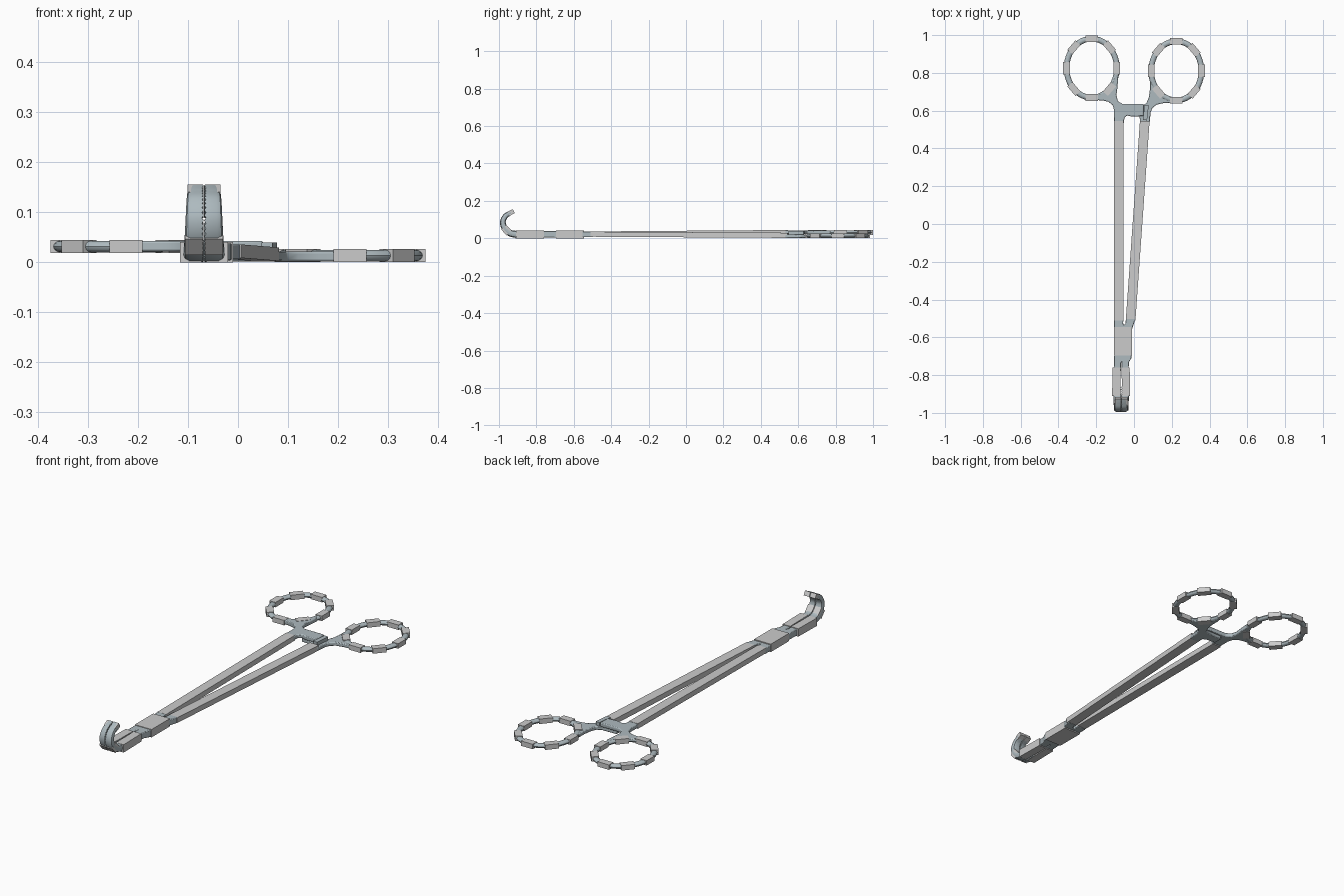
import bpy, bmesh, math
from mathutils import Vector, Matrix

if "Cube" in bpy.data.objects:
    bpy.data.objects.remove(bpy.data.objects["Cube"])

steel = bpy.data.materials.new("steel")
steel.diffuse_color = (0.42, 0.49, 0.52, 1)
steel.use_nodes = True
steel.node_tree.nodes["Principled BSDF"].inputs["Base Color"].default_value = steel.diffuse_color


def finish(bm, name, mat=None, smooth=False):
    bmesh.ops.recalc_face_normals(bm, faces=bm.faces[:])
    me = bpy.data.meshes.new(name)
    bm.to_mesh(me)
    bm.free()
    ob = bpy.data.objects.new(name, me)
    bpy.context.collection.objects.link(ob)
    if mat:
        me.materials.append(mat)
    if smooth:
        bpy.ops.object.select_all(action='DESELECT')
        ob.select_set(True)
        bpy.context.view_layer.objects.active = ob
        bpy.ops.object.shade_smooth_by_angle(angle=math.radians(35))
    return ob


def add_box(bm, p0, p1, w, h):
    """Box running from p0 to p1, w wide in plan, h thick."""
    p0, p1 = Vector(p0), Vector(p1)
    d = (p1 - p0).normalized()
    side = d.cross(Vector((0, 0, 1)))
    if side.length < 1e-4:
        side = Vector((1, 0, 0))
    side.normalize()
    up = side.cross(d)
    rot = Matrix((side, d, up)).transposed().to_4x4()
    size = Matrix.Diagonal((w, (p1 - p0).length, h, 1))
    bmesh.ops.create_cube(bm, size=1, matrix=Matrix.Translation((p0 + p1) / 2) @ rot @ size)


def bar(name, p0, p1, w, h, mat=None):
    bm = bmesh.new()
    add_box(bm, p0, p1, w, h)
    return finish(bm, name, mat)


def plate(name, pts, z0, z1, bevel=0.004):
    """Flat outline extruded from z0 to z1 with softened edges."""
    bm = bmesh.new()
    f = bm.faces.new([bm.verts.new((x, y, z0)) for x, y in pts])
    ext = bmesh.ops.extrude_face_region(bm, geom=[f])
    for v in ext['geom']:
        if isinstance(v, bmesh.types.BMVert):
            v.co.z = z1
    ob = finish(bm, name, steel, True)
    if bevel:
        m = ob.modifiers.new("soft_edges", 'BEVEL')
        m.width, m.segments = bevel, 2
    return ob


def sweep(bm, rings, closed=False):
    vs = [[bm.verts.new(p) for p in r] for r in rings]
    n = len(vs[0])
    for i in range(len(vs) if closed else len(vs) - 1):
        a, b = vs[i], vs[(i + 1) % len(vs)]
        for j in range(n):
            bm.faces.new((a[j], a[(j + 1) % n], b[(j + 1) % n], b[j]))
    if not closed:
        bm.faces.new(vs[0])
        bm.faces.new(vs[-1][::-1])


# finger rings: oval tube with eight straight blocks
def finger_ring(side, cx, cy, cz):
    a, b = 0.133, 0.156
    bm = bmesh.new()
    rings = []
    for i in range(64):
        t = math.tau * i / 64
        c = Vector((cx + a * math.cos(t), cy + b * math.sin(t), cz))
        n = Vector((b * math.cos(t), a * math.sin(t), 0)).normalized()
        rings.append([c + n * 0.015 * math.cos(s) + Vector((0, 0, 0.0115 * math.sin(s)))
                      for s in (math.tau * k / 12 for k in range(12))])
    sweep(bm, rings, True)
    finish(bm, side + "_finger_ring", steel, True)
    bm = bmesh.new()
    for i in range(8):
        t = math.tau * i / 8
        c = Vector((cx + a * math.cos(t), cy + b * math.sin(t), cz))
        d = Vector((-a * math.sin(t), b * math.cos(t), 0)).normalized() * 0.033
        add_box(bm, c - d, c + d, 0.036, 0.0255)
    finish(bm, side + "_ring_blocks")


finger_ring("left", -0.224, 0.825, 0.0315)
finger_ring("right", 0.224, 0.811, 0.0135)

# long shanks
bar("left_shank", (-0.08, -0.51, 0.023), (-0.08, 0.545, 0.031), 0.05, 0.027)
bar("right_shank", (-0.018, -0.51, 0.022), (0.057, 0.545, 0.016), 0.051, 0.027)

# handle webs that flare from shank to ring, with ratchet arms
plate("left_handle_web", [(-0.105, 0.53), (-0.105, 0.60), (-0.113, 0.63), (-0.135, 0.647),
      (-0.165, 0.654), (-0.22, 0.657), (-0.22, 0.678), (-0.175, 0.692), (-0.138, 0.718),
      (-0.112, 0.755), (-0.1, 0.79), (-0.084, 0.77), (-0.088, 0.72), (-0.093, 0.68),
      (-0.085, 0.65), (-0.06, 0.635), (0.05, 0.635), (0.05, 0.572), (-0.01, 0.568),
      (-0.035, 0.575), (-0.05, 0.565), (-0.055, 0.53)], 0.022, 0.043)
plate("right_handle_web", [(0.082, 0.53), (0.088, 0.59), (0.098, 0.615), (0.12, 0.632),
      (0.16, 0.641), (0.22, 0.643), (0.22, 0.664), (0.175, 0.678), (0.138, 0.704),
      (0.112, 0.741), (0.1, 0.776), (0.084, 0.756), (0.084, 0.71), (0.078, 0.67),
      (0.066, 0.64), (0.045, 0.628), (-0.04, 0.626), (-0.04, 0.578),
      (0.015, 0.574), (0.03, 0.565), (0.032, 0.53)], 0.002, 0.0215)
bar("right_ratchet_post", (0.058, 0.55, 0.021), (0.067, 0.63, 0.021), 0.022, 0.038, steel)
# ratchet teeth between the two arms
bm = bmesh.new()
for i in range(5):
    x = -0.03 + i * 0.014
    add_box(bm, (x, 0.582, 0.0215), (x, 0.622, 0.0215), 0.007, 0.007)
finish(bm, "ratchet_teeth", steel)

# box joint and its steel necks
bar("box_joint", (-0.0575, -0.695, 0.0205), (-0.0575, -0.545, 0.0205), 0.096, 0.041)
plate("left_joint_neck", [(-0.105, -0.50), (-0.055, -0.50), (-0.058, -0.525),
      (-0.045, -0.56), (-0.105, -0.56)], 0.006, 0.036, 0.003)
plate("right_joint_neck", [(-0.043, -0.50), (0.007, -0.50), (0.0, -0.525), (-0.012, -0.56),
      (-0.085, -0.56), (-0.06, -0.535), (-0.045, -0.53)], 0.006, 0.036, 0.003)
plate("left_jaw_neck", [(-0.104, -0.68), (-0.03, -0.68), (-0.058, -0.72), (-0.069, -0.735),
      (-0.069, -0.78), (-0.107, -0.78)], 0.004, 0.038, 0.003)
plate("right_jaw_neck", [(-0.064, -0.68), (-0.012, -0.68), (-0.014, -0.71), (-0.026, -0.73),
      (-0.03, -0.78), (-0.066, -0.78)], 0.004, 0.038, 0.003)

# jaws: straight base blocks, toothed hooks and tip blocks
MID = -0.068
path = [(-0.86, 0.021), (-0.905, 0.021), (-0.942, 0.029), (-0.97, 0.055), (-0.979, 0.088),
        (-0.967, 0.117), (-0.945, 0.133), (-0.922, 0.145)]
P = [Vector((0, y, z)) for y, z in path]
P = [P[0] * 2 - P[1]] + P + [P[-1] * 2 - P[-2]]


def spline(u):
    i = min(int(u), len(path) - 2)
    t = u - i
    a, b, c, d = P[i:i + 4]
    return 0.5 * (2 * b + (c - a) * t + (2 * a - 5 * b + 4 * c - d) * t * t
                  + (3 * b - a - 3 * c + d) * t ** 3)


STEPS = 56
for side, s in (("left", -1), ("right", 1)):
    bar(side + "_jaw_base", (MID + s * 0.0265, -0.91, 0.0205), (MID + s * 0.0235, -0.76, 0.0205),
        0.043, 0.041)
    bm = bmesh.new()
    rings = []
    for i in range(STEPS + 1):
        f = i / STEPS
        u = f * (len(path) - 1)
        c = spline(u)
        d = (spline(min(u + 0.02, len(path) - 1)) - spline(max(u - 0.02, 0))).normalized()
        n = Vector((0, -d.z, d.y))
        w, h = 0.043 - 0.011 * f, 0.02 - 0.0085 * f
        g = 0.0005 + (0.0035 if (i % 2 == 0) else 0)
        sec = [(g, -h), (0.7 * w, -h), (0.92 * w, -0.75 * h), (w, -0.3 * h),
               (w, 0.3 * h), (0.92 * w, 0.75 * h), (0.7 * w, h), (g, h)]
        rings.append([c + n * v + Vector((MID + s * x, 0, 0)) for x, v in sec])
    sweep(bm, rings)
    finish(bm, side + "_jaw_hook", steel, True)
    bar(side + "_hook_block", (MID + s * 0.02, -0.945, 0.0275), (MID + s * 0.02, -0.974, 0.059),
        0.036, 0.037)
    bar(side + "_jaw_tip", (MID + s * 0.0175, -0.95, 0.130), (MID + s * 0.0175, -0.921, 0.145),
        0.031, 0.024)
